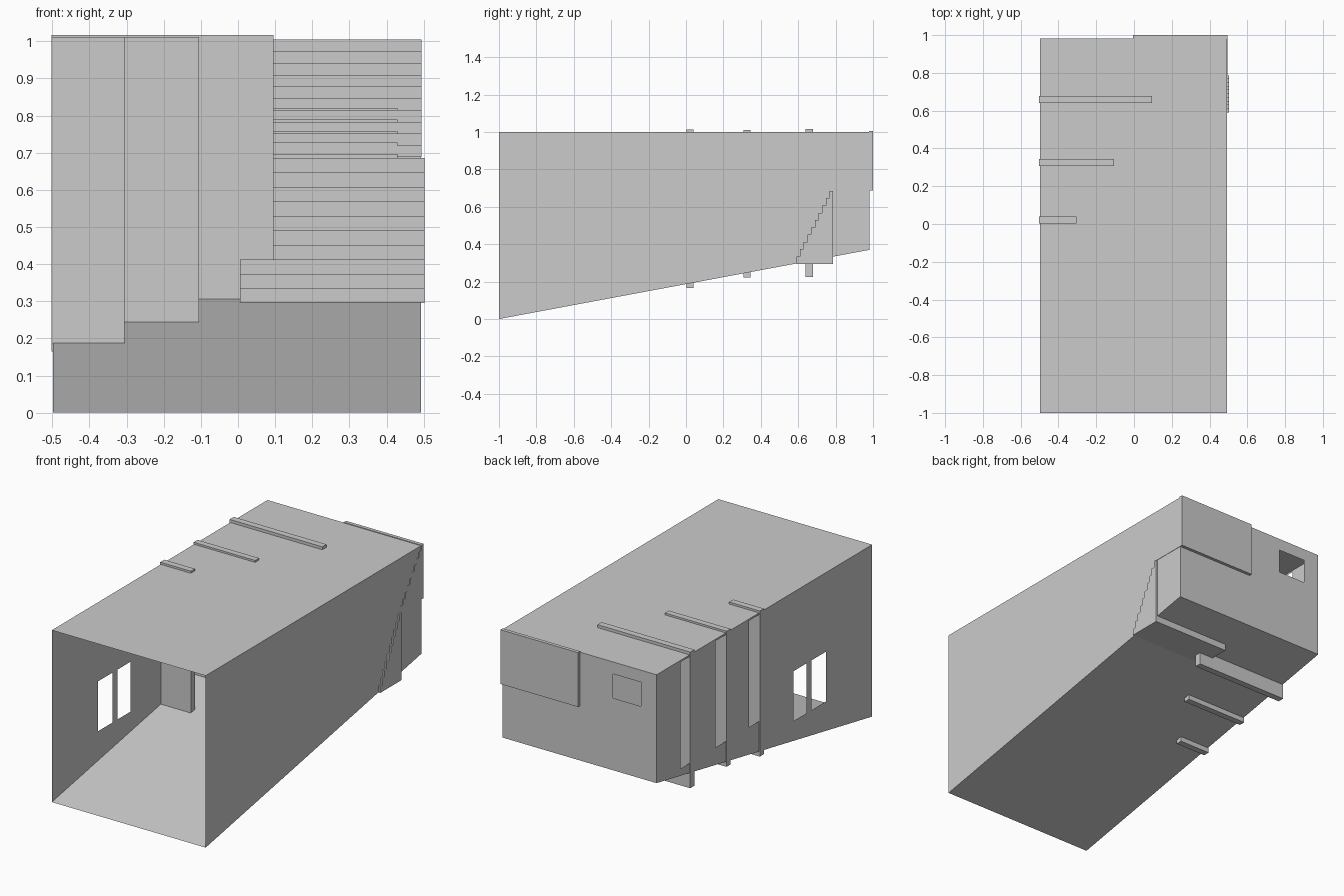
import bpy, bmesh
from mathutils import Vector

if "Cube" in bpy.data.objects:
    bpy.data.objects.remove(bpy.data.objects["Cube"])

X0, X1, Y0, Y1, TOP = -0.498, 0.492, -1.0, 0.982, 1.0
BACK_FLOOR = 0.37


def finish(name, bm):
    me = bpy.data.meshes.new(name)
    bm.to_mesh(me)
    bm.free()
    ob = bpy.data.objects.new(name, me)
    bpy.context.collection.objects.link(ob)
    return ob


def panel(name, outline, place, holes=()):
    """Thin wall from a 2D outline with rectangular openings (a0, a1, b0, b1)."""
    bm = bmesh.new()
    loops = [outline] + [[(a, c), (b, c), (b, d), (a, d)] for a, b, c, d in holes]
    edges = []
    for lp in loops:
        vs = [bm.verts.new(place(*p)) for p in lp]
        edges += [bm.edges.new((vs[i - 1], vs[i])) for i in range(len(vs))]
    bmesh.ops.triangle_fill(bm, edges=edges, use_beauty=True, use_dissolve=False)
    centre = Vector((0, 0, 0.55))
    for f in bm.faces:
        if f.normal.dot(f.calc_center_median() - centre) < 0:
            f.normal_flip()
    bmesh.ops.dissolve_limit(bm, angle_limit=0.01, verts=bm.verts, edges=bm.edges)
    return finish(name, bm)


def extrude_x(name, profile, x0, x1):
    """Solid from a y-z profile swept along x."""
    bm = bmesh.new()
    f = bm.faces.new([bm.verts.new((x0, y, z)) for y, z in profile])
    r = bmesh.ops.extrude_face_region(bm, geom=[f])
    vs = [v for v in r["geom"] if isinstance(v, bmesh.types.BMVert)]
    bmesh.ops.translate(bm, verts=vs, vec=(x1 - x0, 0, 0))
    bmesh.ops.recalc_face_normals(bm, faces=bm.faces)
    return finish(name, bm)


def stairs(name, x0, x1, y0, y1, z0, z1, n):
    dy, dz = (y1 - y0) / n, (z1 - z0) / n
    pts = [(y0, z0)]
    for i in range(n):
        pts += [(y0 + i * dy, z0 + (i + 1) * dz), (y0 + (i + 1) * dy, z0 + (i + 1) * dz)]
    pts.append((y1, z0))
    return extrude_x(name, pts, x0, x1)


# Shell: open front, sloping floor, flat roof
side = [(Y0, 0), (Y1, BACK_FLOOR), (Y1, TOP), (Y0, TOP)]
plan = [(X0, Y0), (X1, Y0), (X1, Y1), (X0, Y1)]
windows = [(-0.574, -0.44, 0.25, 0.54), (-0.395, -0.276, 0.25, 0.54)]
slots = [(y, y + 0.095, 0.37, 0.99) for y in (0.039, 0.344, 0.667)]
panel("left_wall", side, lambda y, z: (X0, y, z), windows + slots)
panel("right_wall", side, lambda y, z: (X1, y, z))
panel("back_wall", [(X0, BACK_FLOOR), (X1, BACK_FLOOR), (X1, TOP), (X0, TOP)],
      lambda x, z: (x, Y1, z), [(-0.398, -0.219, 0.79, 0.93)])
panel("roof", plan, lambda x, y: (x, y, TOP))
panel("sloping_floor", plan,
      lambda x, y: (x, y, BACK_FLOOR * (y - Y0) / (Y1 - Y0)))

# Partition fins that grow wider toward the back
for i, (x, y0, y1, z0, z1) in enumerate([(-0.305, 0.002, 0.039, 0.165, 1.012),
                                         (-0.105, 0.308, 0.344, 0.222, 1.011),
                                         (0.095, 0.64, 0.678, 0.225, 1.017)]):
    extrude_x(f"partition_fin_{i + 1}",
              [(y0, z0), (y1, z0), (y1, z1), (y0, z1)], -0.502, x)

# Stair flights in the rear right corner
stairs("lower_flight", 0.005, 0.502, 0.59, 0.787, 0.295, 0.685, 10)
stairs("upper_flight", -0.005, 0.494, 0.79, 1.0, 0.688, 1.004, 10)
stairs("inset_flight", 0.06, 0.43, 0.772, 0.88, 0.665, 0.82, 5)
